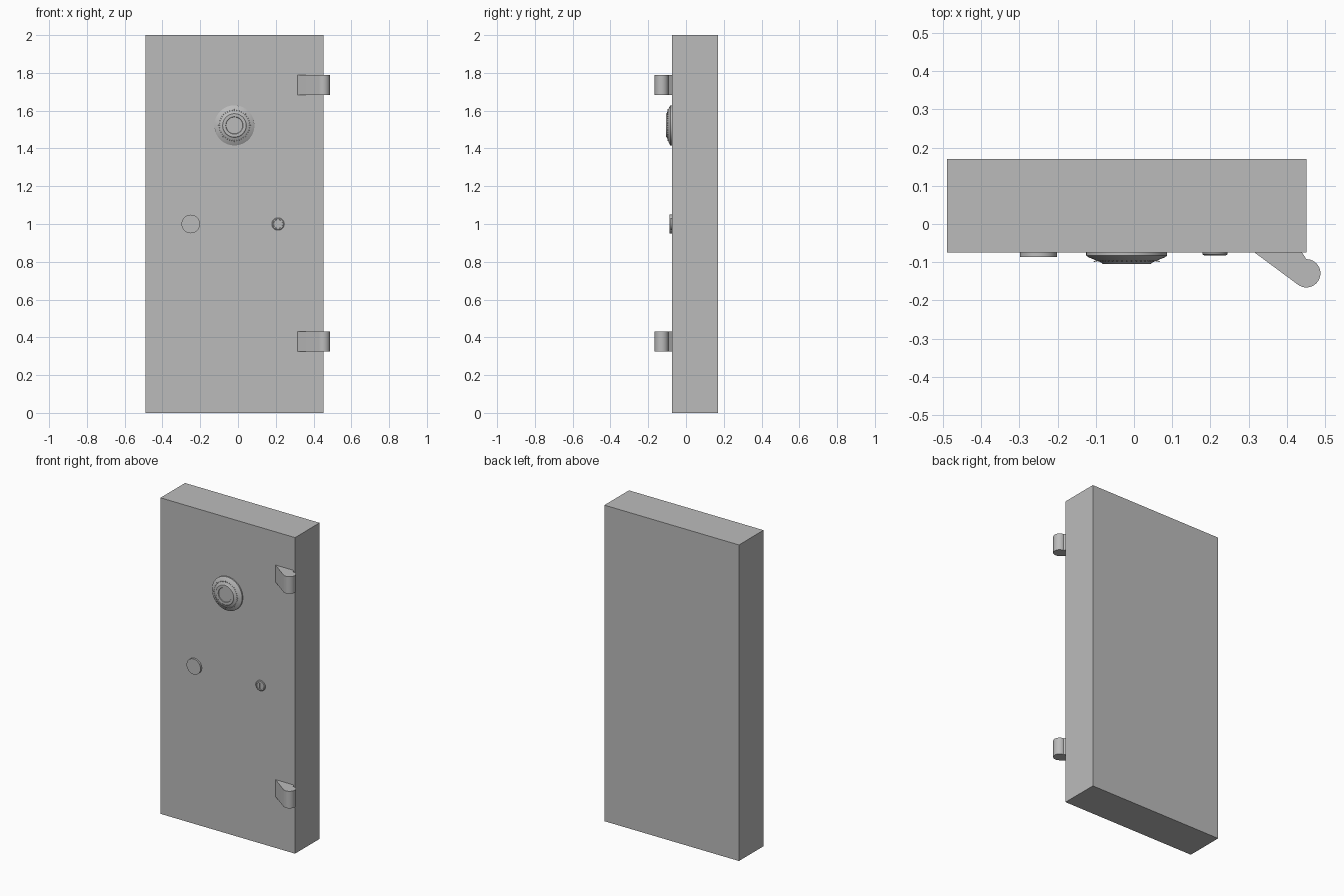
import bpy
import bmesh
from math import sin, cos, pi, radians, atan2
from mathutils import Matrix, Vector

default = bpy.data.objects.get("Cube")
if default:
    bpy.data.objects.remove(default, do_unlink=True)

FRONT = -0.075  # front face of the door

steel = bpy.data.materials.new("grey_steel")
steel.use_nodes = True
steel.diffuse_color = (0.5, 0.5, 0.5, 1)
steel.node_tree.nodes["Principled BSDF"].inputs["Base Color"].default_value = (0.5, 0.5, 0.5, 1)


def finish(name, bm, smooth=False):
    """Turn a bmesh into a named steel object."""
    bmesh.ops.recalc_face_normals(bm, faces=bm.faces)
    mesh = bpy.data.meshes.new(name)
    bm.to_mesh(mesh)
    bm.free()
    mesh.materials.append(steel)
    obj = bpy.data.objects.new(name, mesh)
    bpy.context.collection.objects.link(obj)
    if smooth:
        bpy.ops.object.select_all(action="DESELECT")
        obj.select_set(True)
        bpy.context.view_layer.objects.active = obj
        bpy.ops.object.shade_smooth_by_angle(angle=radians(20))
    return obj


def add_box(bm, low, high):
    low, high = Vector(low), Vector(high)
    matrix = Matrix.Translation((low + high) / 2) @ Matrix.Diagonal((*(high - low), 1))
    bmesh.ops.create_cube(bm, size=1, matrix=matrix)


def turned(name, x, z, profile, sides=64):
    """Round fitting: (radius, height off the door) rings, capped at both ends."""
    bm = bmesh.new()
    rings = []
    for radius, height in profile:
        rings.append([bm.verts.new((x + radius * cos(2 * pi * i / sides), FRONT - height,
                                    z + radius * sin(2 * pi * i / sides)))
                      for i in range(sides)])
    for a, b in zip(rings, rings[1:]):
        for i in range(sides):
            j = (i + 1) % sides
            bm.faces.new((a[i], a[j], b[j], b[i]))
    bm.faces.new(rings[0])
    bm.faces.new(rings[-1])
    return finish(name, bm, smooth=True)


# Door slab
bm = bmesh.new()
add_box(bm, (-0.49, FRONT, 0), (0.452, 0.17, 2))
finish("door_slab", bm)

# Combination dial with a raised centre
DIAL_X, DIAL_Z = -0.019, 1.522
turned("dial", DIAL_X, DIAL_Z, [
    (0.106, -0.003), (0.106, 0.008), (0.098, 0.013), (0.066, 0.026),
    (0.062, 0.030), (0.046, 0.030), (0.044, 0.027)])

# Graduation marks around the sloping dial face
bm = bmesh.new()
slope = atan2(0.013, 0.032)
for i in range(40):
    half = 0.008 if i % 5 == 0 else 0.004
    matrix = (Matrix.Translation((DIAL_X, FRONT - 0.0208, DIAL_Z))
              @ Matrix.Rotation(2 * pi * i / 40, 4, "Y")
              @ Matrix.Translation((0, 0, 0.079))
              @ Matrix.Rotation(slope, 4, "X")
              @ Matrix.Diagonal((0.0025, 0.002, 2 * half, 1)))
    bmesh.ops.create_cube(bm, size=1, matrix=matrix)
finish("dial_marks", bm)

# Plain round boss
turned("handle_boss", -0.25, 1.0, [(0.049, -0.003), (0.049, 0.012)])

# Key lock with a slot cut into it
LOCK_X = 0.212
lock = turned("key_lock", LOCK_X, 1.0, [
    (0.033, -0.003), (0.033, 0.004), (0.029, 0.007), (0.024, 0.007), (0.023, 0.006)])
bm = bmesh.new()
add_box(bm, (LOCK_X - 0.005, FRONT - 0.02, 0.983), (LOCK_X + 0.005, FRONT - 0.001, 1.017))
cutter = finish("keyhole_cutter", bm)
cutter.hide_render = True
cut = lock.modifiers.new("keyhole", "BOOLEAN")
cut.operation = "DIFFERENCE"
cut.object = cutter
bpy.context.view_layer.objects.active = lock
bpy.ops.object.modifier_move_to_index(modifier=cut.name, index=0)
bpy.ops.object.modifier_apply(modifier=cut.name)
bpy.data.objects.remove(cutter, do_unlink=True)

# Hinges: slanted leaf ending in a round knuckle
KNUCKLE, RADIUS = (0.451, -0.129), 0.037
for name, low, high in (("lower_hinge", 0.324, 0.432), ("upper_hinge", 1.682, 1.79)):
    outline = [(0.44, FRONT), (0.316, FRONT)]
    for i in range(25):
        angle = radians(-127 + i * 217 / 24)
        outline.append((KNUCKLE[0] + RADIUS * cos(angle), KNUCKLE[1] + RADIUS * sin(angle)))
    bm = bmesh.new()
    face = bm.faces.new([bm.verts.new((x, y, low)) for x, y in outline])
    extruded = bmesh.ops.extrude_face_region(bm, geom=[face])["geom"]
    top = [g for g in extruded if isinstance(g, bmesh.types.BMVert)]
    bmesh.ops.translate(bm, verts=top, vec=(0, 0, high - low))
    finish(name, bm, smooth=True)
